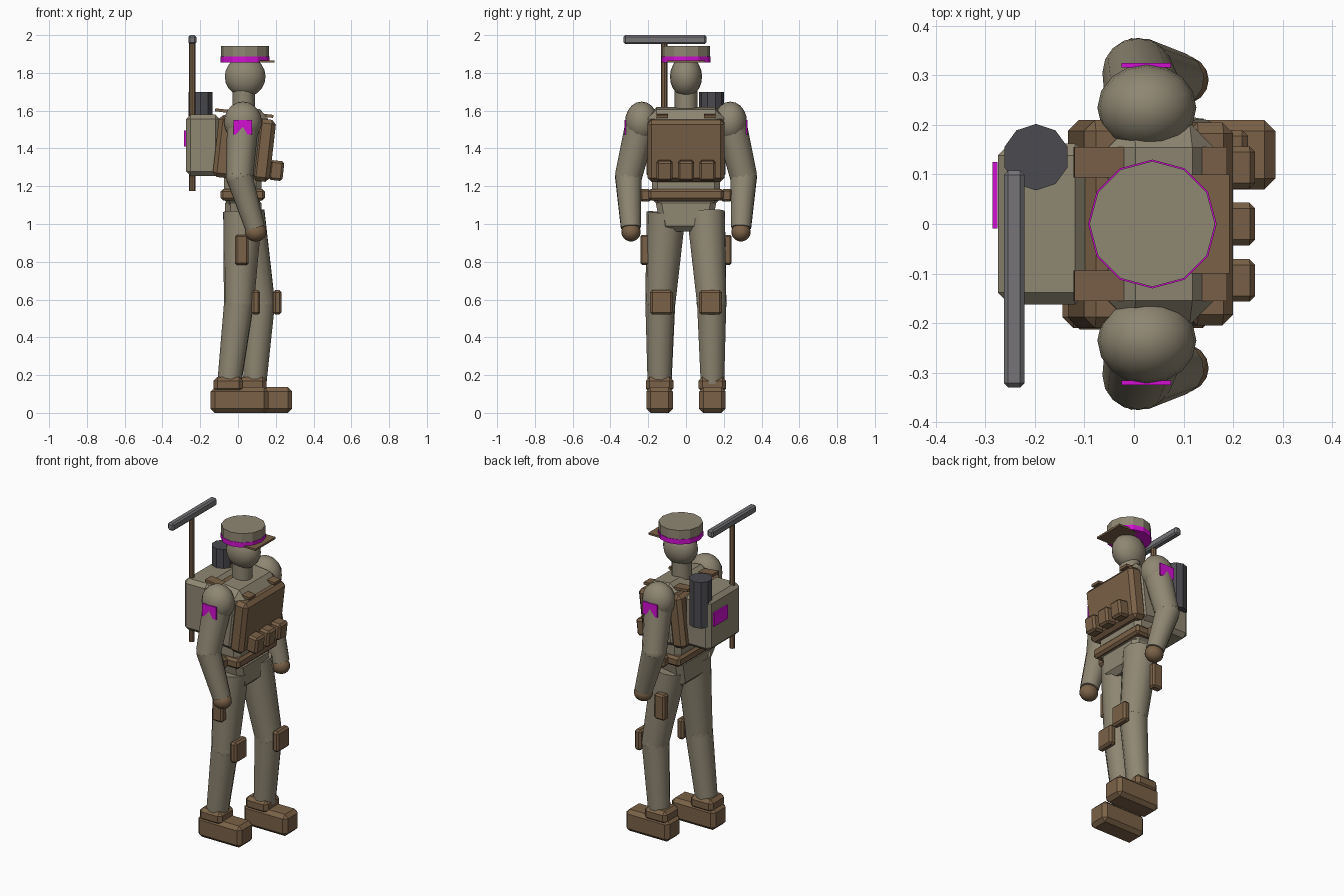
import bpy, bmesh, math
from mathutils import Matrix, Vector

old = bpy.data.objects.get("Cube")
if old:
    bpy.data.objects.remove(old, do_unlink=True)


def material(name, rgb):
    m = bpy.data.materials.new(name)
    m.use_nodes = True
    col = (*rgb, 1)
    m.diffuse_color = col
    node = m.node_tree.nodes["Principled BSDF"]
    node.inputs["Base Color"].default_value = col
    node.inputs["Roughness"].default_value = 0.8
    return m


KHAKI = material("khaki cloth", (0.275, 0.242, 0.171))
BROWN = material("brown gear", (0.195, 0.12, 0.063))
DARK = material("dark canister", (0.07, 0.07, 0.08))
GREY = material("grey metal", (0.18, 0.175, 0.185))
PINK = material("magenta marking", (0.65, 0.005, 0.65))
LEAN = math.radians(6.5)


def finish(name, bm, mat, smooth=False):
    bmesh.ops.recalc_face_normals(bm, faces=bm.faces)
    me = bpy.data.meshes.new(name)
    bm.to_mesh(me)
    bm.free()
    me.materials.append(mat)
    ob = bpy.data.objects.new(name, me)
    bpy.context.collection.objects.link(ob)
    if smooth:
        bpy.ops.object.select_all(action="DESELECT")
        ob.select_set(True)
        bpy.context.view_layer.objects.active = ob
        bpy.ops.object.shade_smooth_by_angle(angle=math.radians(38))
    return ob


def box(name, centre, size, mat, bevel=0.0, lean=0.0, taper=1.0):
    """Chamfered box; taper scales the lower end sideways."""
    bm = bmesh.new()
    bmesh.ops.create_cube(bm, size=1)
    for v in bm.verts:
        k = taper if v.co.z < 0 else 1
        v.co = Vector((v.co.x * size[0], v.co.y * size[1] * k, v.co.z * size[2]))
    if bevel:
        bmesh.ops.bevel(bm, geom=bm.edges[:], offset=bevel, segments=1, affect="EDGES")
    bm.transform(Matrix.Translation(centre) @ Matrix.Rotation(lean, 4, "Y"))
    return finish(name, bm, mat)


def limb(name, a, b, ra, rb, mat, sides=12, smooth=True):
    """Tapered tube from a to b."""
    a, b = Vector(a), Vector(b)
    d = b - a
    bm = bmesh.new()
    bmesh.ops.create_cone(bm, cap_ends=True, segments=sides, radius1=ra, radius2=rb, depth=d.length)
    rot = Vector((0, 0, 1)).rotation_difference(d).to_matrix().to_4x4()
    bm.transform(Matrix.Translation((a + b) / 2) @ rot)
    return finish(name, bm, mat, smooth)


def ball(name, centre, radii, mat):
    bm = bmesh.new()
    bmesh.ops.create_uvsphere(bm, u_segments=16, v_segments=10, radius=1)
    bm.transform(Matrix.Translation(centre) @ Matrix.Diagonal((*radii, 1)))
    return finish(name, bm, mat, True)


# Head and cap
ball("head", (0.038, 0, 1.78), (0.108, 0.085, 0.108), KHAKI)
limb("neck", (0.03, 0, 1.56), (0.03, 0, 1.72), 0.06, 0.06, KHAKI)
limb("cap", (0.037, 0, 1.86), (0.037, 0, 1.942), 0.127, 0.127, KHAKI, smooth=False)
limb("cap_band", (0.037, 0, 1.855), (0.037, 0, 1.886), 0.13, 0.13, PINK, smooth=False)
box("cap_brim", (0.125, 0, 1.86), (0.135, 0.2, 0.012), BROWN)

# Torso
box("chest", (0.038, 0, 1.415), (0.215, 0.41, 0.4), KHAKI, 0.05, LEAN)
box("abdomen", (0.025, 0, 1.2), (0.2, 0.36, 0.2), KHAKI, 0.03)
box("pelvis", (0.028, 0, 1.05), (0.195, 0.33, 0.18), KHAKI, 0.03, taper=0.8)

# Plate carrier
box("front_plate", (0.137, 0, 1.39), (0.095, 0.41, 0.33), BROWN, 0.022, LEAN)
box("back_plate", (-0.07, 0, 1.41), (0.095, 0.42, 0.33), BROWN, 0.022, LEAN)
for i in (-1, 0, 1):
    box(f"front_pouch_{i + 2}", (0.203, i * 0.114, 1.283), (0.075, 0.086, 0.105), BROWN, 0.012, LEAN)

# Belt
box("belt", (0.025, 0, 1.155), (0.235, 0.4, 0.062), BROWN, 0.014)

# Paired parts; s is the side, step moves the forward leg
for s, side, hip_x, knee_x, step in ((1, "left", 0.04, 0.118, 0.125), (-1, "right", 0.025, 0.005, 0)):
    box(side + "_shoulder_strap", (0.033, s * 0.125, 1.587), (0.31, 0.062, 0.016), BROWN, 0.0, LEAN)
    box(side + "_hip_pouch", (0.025, s * 0.215, 1.152), (0.08, 0.06, 0.068), BROWN, 0.012)

    # Arm
    shoulder = (0.026, s * 0.235, 1.54)
    elbow = (0.008, s * 0.305, 1.25)
    wrist = (0.09, s * 0.292, 0.98)
    ball(side + "_shoulder", shoulder, (0.1, 0.088, 0.108), KHAKI)
    limb(side + "_upper_arm", shoulder, elbow, 0.084, 0.072, KHAKI)
    ball(side + "_elbow", elbow, (0.072, 0.071, 0.072), KHAKI)
    limb(side + "_forearm", elbow, wrist, 0.072, 0.054, KHAKI)
    ball(side + "_hand", (0.094, s * 0.291, 0.957), (0.057, 0.051, 0.05), BROWN)
    box(side + "_arm_patch", (0.025, s * 0.321, 1.512), (0.1, 0.009, 0.078), PINK)

    # Leg
    hip = (hip_x, s * 0.105, 1.06)
    knee = (knee_x, s * 0.136, 0.58)
    ankle = (-0.047 + step * 1.08, s * 0.14, 0.15)
    limb(side + "_thigh", hip, knee, 0.104, 0.08, KHAKI)
    ball(side + "_knee", knee, (0.08, 0.08, 0.08), KHAKI)
    limb(side + "_shin", knee, ankle, 0.08, 0.064, KHAKI)
    box(side + "_knee_pad", (knee_x + 0.09, s * 0.13, 0.585), (0.045, 0.12, 0.13), BROWN, 0.012)
    box(side + "_thigh_holster", (0.02, s * 0.217, 0.863), (0.072, 0.05, 0.16), BROWN, 0.01)

    # Boot
    box(side + "_boot_cuff", (-0.052 + step, s * 0.14, 0.15), (0.155, 0.146, 0.08), BROWN, 0.02)
    box(side + "_boot", (0.008 + step, s * 0.14, 0.068), (0.305, 0.14, 0.136), BROWN, 0.022)

# Back pack with canister and antenna
box("back_pack", (-0.185, 0, 1.417), (0.18, 0.325, 0.325), KHAKI, 0.024)
box("pack_marking", (-0.281, 0.058, 1.453), (0.0099, 0.135, 0.085), PINK)
limb("pack_canister", (-0.198, 0.135, 1.41), (-0.198, 0.135, 1.7), 0.067, 0.067, DARK, 10, False)
limb("antenna_mast", (-0.243, -0.115, 1.175), (-0.243, -0.115, 1.96), 0.017, 0.017, BROWN, 8)
box("antenna_bar", (-0.242, -0.111, 1.976), (0.042, 0.438, 0.048), GREY, 0.009)
